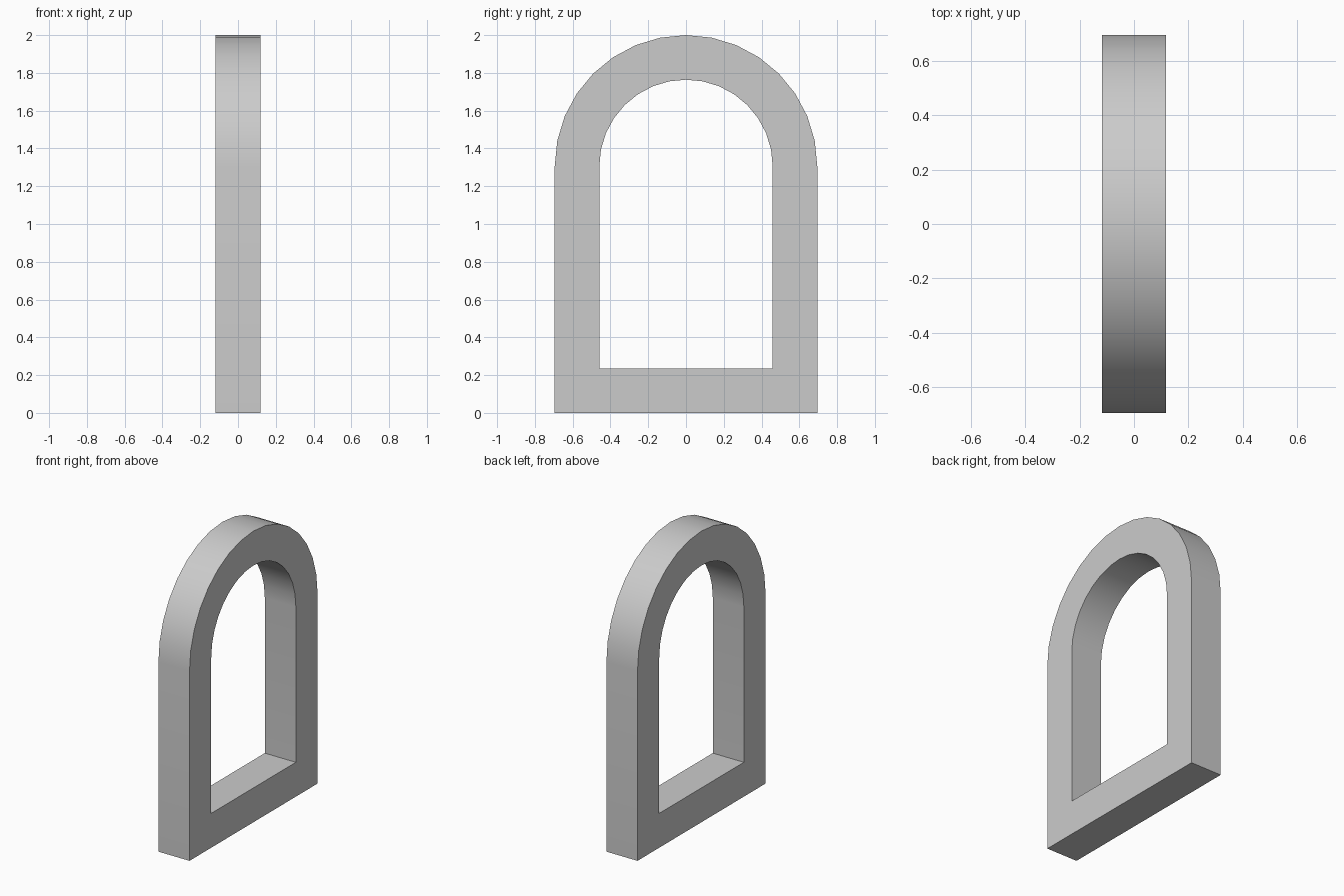
import bpy, bmesh, math

if "Cube" in bpy.data.objects:
    bpy.data.objects.remove(bpy.data.objects["Cube"])

HALF_DEPTH = 0.118
CENTRE_Z = 1.305
SEGMENTS = 16


def arch_profile(radius, base_z):
    """Closed arch outline in the YZ plane: two base corners and a half circle."""
    points = [(-radius, base_z), (radius, base_z)]
    for i in range(SEGMENTS + 1):
        a = math.pi * i / SEGMENTS
        points.append((radius * math.cos(a), CENTRE_Z + radius * math.sin(a)))
    return points


# Four matching loops: outer and inner outline on each side of the frame
outer = arch_profile(0.695, 0.0)
inner = arch_profile(0.459, 0.236)
bm = bmesh.new()
loops = [[bm.verts.new((x, y, z)) for y, z in outline]
         for x, outline in ((HALF_DEPTH, outer), (HALF_DEPTH, inner),
                            (-HALF_DEPTH, inner), (-HALF_DEPTH, outer))]

# Skin the loops into a closed ring
n = len(outer)
for k in range(4):
    a, b = loops[k], loops[(k + 1) % 4]
    for i in range(n):
        j = (i + 1) % n
        bm.faces.new((a[i], a[j], b[j], b[i]))
bmesh.ops.recalc_face_normals(bm, faces=bm.faces[:])

mesh = bpy.data.meshes.new("arched_window_frame")
bm.to_mesh(mesh)
bm.free()
frame = bpy.data.objects.new("arched_window_frame", mesh)
bpy.context.collection.objects.link(frame)

# Smooth curve, sharp corners
bpy.context.view_layer.objects.active = frame
frame.select_set(True)
bpy.ops.object.shade_smooth_by_angle(angle=math.radians(30))
